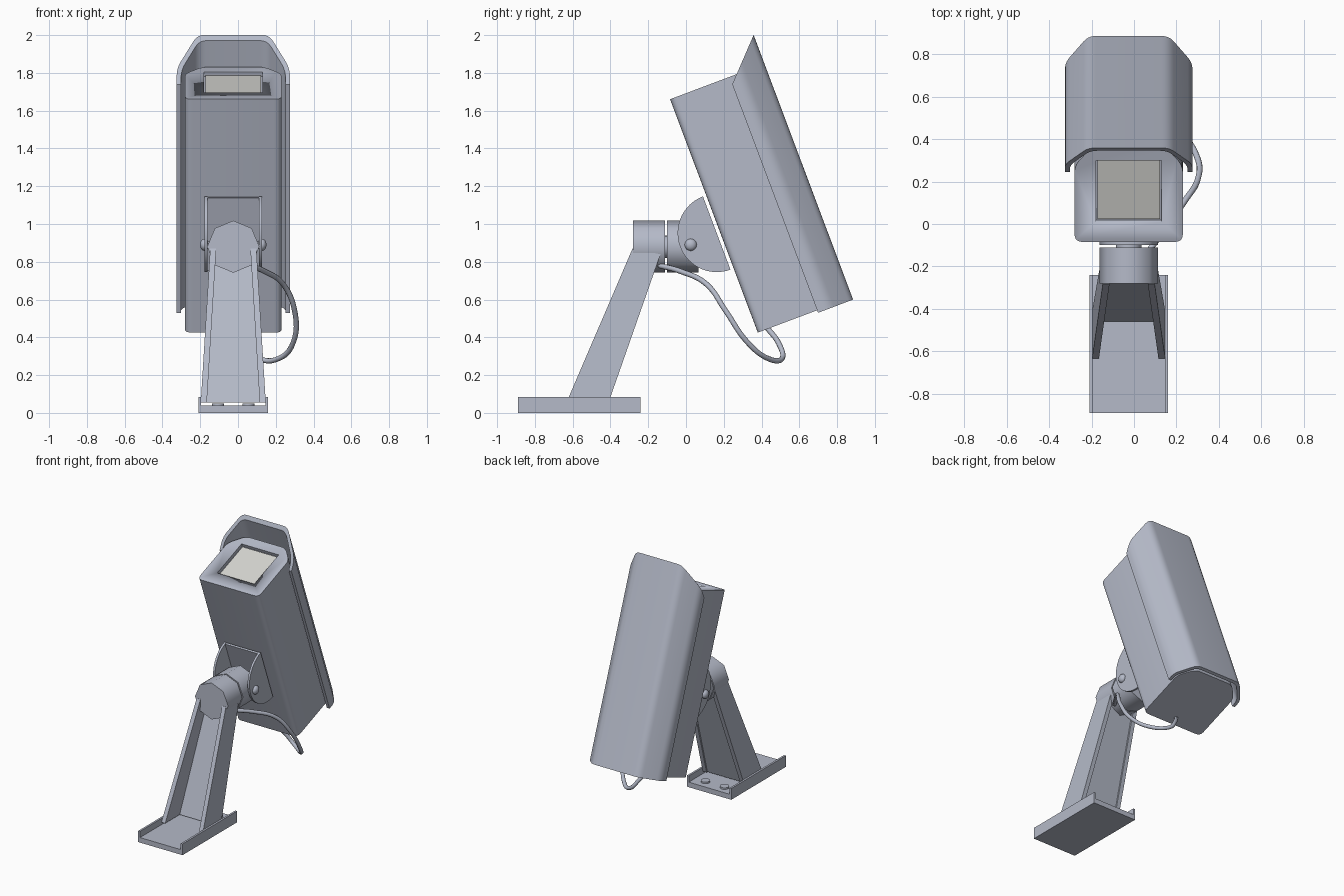
import bpy, bmesh, math
from mathutils import Matrix, Vector

if "Cube" in bpy.data.objects:
    bpy.data.objects.remove(bpy.data.objects["Cube"], do_unlink=True)


def material(name, color):
    m = bpy.data.materials.new(name)
    m.use_nodes = True
    m.diffuse_color = (*color, 1)
    m.node_tree.nodes["Principled BSDF"].inputs["Base Color"].default_value = (*color, 1)
    return m


METAL = material("blue grey metal", (0.46, 0.49, 0.58))
GLASS = material("pale window glass", (0.66, 0.66, 0.63))

CX = -0.025                                   # the mirror plane of the model
STAND = Matrix.Translation((CX, 0, 0))
# Camera frame: x across, y out to the hood, z along the housing
TILT = Matrix.Translation((CX, 0.38, 0.425)) @ Matrix.Rotation(math.radians(20.6), 4, 'X')
SIDEWAYS = Matrix(((0, 0, 1, 0), (1, 0, 0, 0), (0, 1, 0, 0), (0, 0, 0, 1)))  # profile in yz


def finish(name, bm, frame, mat=METAL, angle=35):
    bmesh.ops.transform(bm, matrix=frame, verts=bm.verts)
    bmesh.ops.recalc_face_normals(bm, faces=bm.faces)
    me = bpy.data.meshes.new(name)
    bm.to_mesh(me)
    bm.free()
    me.materials.append(mat)
    ob = bpy.data.objects.new(name, me)
    bpy.context.collection.objects.link(ob)
    bpy.ops.object.select_all(action='DESELECT')
    ob.select_set(True)
    bpy.context.view_layer.objects.active = ob
    bpy.ops.object.shade_smooth_by_angle(angle=math.radians(angle))
    return ob


def prism(name, profile, low, high, frame, mat=METAL, angle=35, shape=None):
    """Extrude a profile from low to high; shape may move each vertex first."""
    bm = bmesh.new()
    base = bm.faces.new([bm.verts.new((*p, low)) for p in profile])
    top = bmesh.ops.extrude_face_region(bm, geom=[base])["geom"]
    for v in top:
        if isinstance(v, bmesh.types.BMVert):
            v.co.z = high
    if shape:
        for v in bm.verts:
            shape(v.co)
    return finish(name, bm, frame, mat, angle)


def box(name, x, y, z, frame, mat=METAL):
    return prism(name, [(x[0], y[0]), (x[1], y[0]), (x[1], y[1]), (x[0], y[1])], *z, frame, mat)


def rounded(path, radius, steps=5):
    """Round the inner corners of an open path."""
    out = [path[0]]
    for a, b, c in zip(path, path[1:], path[2:]):
        a, b, c = Vector(a), Vector(b), Vector(c)
        s, e = b + (a - b).normalized() * radius, b + (c - b).normalized() * radius
        for i in range(steps + 1):
            t = i / steps
            out.append(tuple(s * (1 - t) ** 2 + b * 2 * t * (1 - t) + e * t * t))
    return out + [path[-1]]


def cylinder(name, radius, sides, start, end, frame, turn=0, angle=35):
    ring = [(radius * math.cos(turn + math.tau * i / sides),
             radius * math.sin(turn + math.tau * i / sides)) for i in range(sides)]
    return prism(name, ring, start, end, frame, angle=angle)


# Camera housing, with a recessed window in its upper end
section = rounded([(0, 0), (0.255, 0), (0.255, 0.385), (0.165, 0.485), (-0.165, 0.485),
                   (-0.255, 0.385), (-0.255, 0), (0, 0)], 0.04)[:-1]
housing = prism("camera_housing", section, 0, 1.32, TILT)
cutter = box("window_cutter", (-0.155, 0.155), (0.1, 0.41), (1.295, 1.4), TILT)
cutter.hide_render = True
cut = housing.modifiers.new("window", 'BOOLEAN')
cut.operation, cut.solver, cut.object = 'DIFFERENCE', 'EXACT', cutter
bpy.context.view_layer.objects.active = housing
bpy.ops.object.modifier_apply(modifier=cut.name)
bpy.data.objects.remove(cutter, do_unlink=True)
box("window_glass", (-0.147, 0.147), (0.108, 0.402), (1.29, 1.302), TILT, GLASS)


# Sun hood: folded sheet with a slanted upper edge
def hood_path(half, flat, shoulder, top):
    return rounded([(half, 0.336), (half, shoulder), (flat, top),
                    (-flat, top), (-half, shoulder), (-half, 0.336)], 0.035)


def slant(co):
    if co.z > 1:
        co.z = 1.278 + (co.y - 0.336) * 1.035


prism("sun_hood", hood_path(0.30, 0.19, 0.40, 0.534) + hood_path(0.277, 0.18, 0.392, 0.511)[::-1],
      -0.014, 1.5, TILT, shape=slant)

# Clevis under the housing: mounting plate, two half-round ears and the pivot
box("clevis_plate", (-0.15, 0.15), (-0.033, -0.018), (0.365, 0.775), TILT)
ear = [(-0.018 - 0.207 * math.sin(math.pi * i / 24), 0.57 - 0.207 * math.cos(math.pi * i / 24))
       for i in range(25)]
for side, name in ((1, "left"), (-1, "right")):
    prism(name + "_clevis_ear", ear, side * 0.136, side * 0.152, TILT @ SIDEWAYS)
    bm = bmesh.new()
    bmesh.ops.create_uvsphere(bm, u_segments=20, v_segments=12, radius=0.032)
    bmesh.ops.scale(bm, vec=(0.75, 1, 1), verts=bm.verts)
    finish(name + "_pivot_cap", bm, Matrix.Translation((CX + side * 0.152, 0.025, 0.89)))
cylinder("pivot_pin", 0.02, 16, -0.14, 0.14, Matrix.Translation((CX, 0.025, 0.89)) @ SIDEWAYS)

# Swivel head: two octagonal drums along y
head = Matrix.Translation((CX, 0, 0.88)) @ Matrix.Rotation(math.radians(-90), 4, 'X')
for name, start, end in (("front_swivel_drum", -0.28, -0.11), ("rear_swivel_drum", -0.1, 0.065)):
    cylinder(name, 0.138, 8, start, end, head, angle=50)
cylinder("swivel_spindle", 0.06, 16, -0.12, -0.09, head)


# Tapered channel arm: two flanges and a web near the back
def taper(co):
    co.z -= math.copysign(0.061 * (co.y - 0.055), co.z)   # profile y is height here


flange = [(-0.633, 0.055), (-0.41, 0.055), (-0.135, 0.84), (-0.283, 0.87)]
for side, name in ((1, "left"), (-1, "right")):
    prism(name + "_arm_flange", flange, side * 0.14, side * 0.172, STAND @ SIDEWAYS, shape=taper)
web = [(-0.46, 0.055), (-0.42, 0.055), (-0.155, 0.82), (-0.2, 0.82)]
prism("arm_web", web, -0.145, 0.145, STAND @ SIDEWAYS, shape=taper)

# Base: floor plate with raised side lips and two bolts behind the arm
tray = [(-0.185, 0), (0.185, 0), (0.185, 0.085), (0.17, 0.085),
        (0.17, 0.038), (-0.17, 0.038), (-0.17, 0.085), (-0.185, 0.085)]
prism("base_tray", tray, 0.24, 0.89, STAND @ Matrix.Rotation(math.radians(90), 4, 'X'))
for side, name in ((1, "left"), (-1, "right")):
    cylinder(name + "_base_bolt", 0.032, 16, 0.03, 0.05,
             Matrix.Translation((CX + side * 0.08, -0.31, 0)))

# Cable looping from the arm to the lower end of the housing
curve = bpy.data.curves.new("cable", 'CURVE')
curve.dimensions = '3D'
curve.bevel_depth = 0.014
curve.bevel_resolution = 3
curve.resolution_u = 8
curve.use_fill_caps = True
route = [(0.06, -0.14, 0.78), (0.14, -0.03, 0.75), (0.24, 0.11, 0.68), (0.30, 0.21, 0.54),
         (0.295, 0.32, 0.38), (0.22, 0.43, 0.29), (0.11, 0.51, 0.29),
         (0.04, 0.49, 0.37), (-0.02, 0.43, 0.45)]
spline = curve.splines.new('BEZIER')
spline.bezier_points.add(len(route) - 1)
for point, co in zip(spline.bezier_points, route):
    point.co = co
    point.handle_left_type = point.handle_right_type = 'AUTO'
curve.materials.append(METAL)
bpy.context.collection.objects.link(bpy.data.objects.new("cable", curve))
